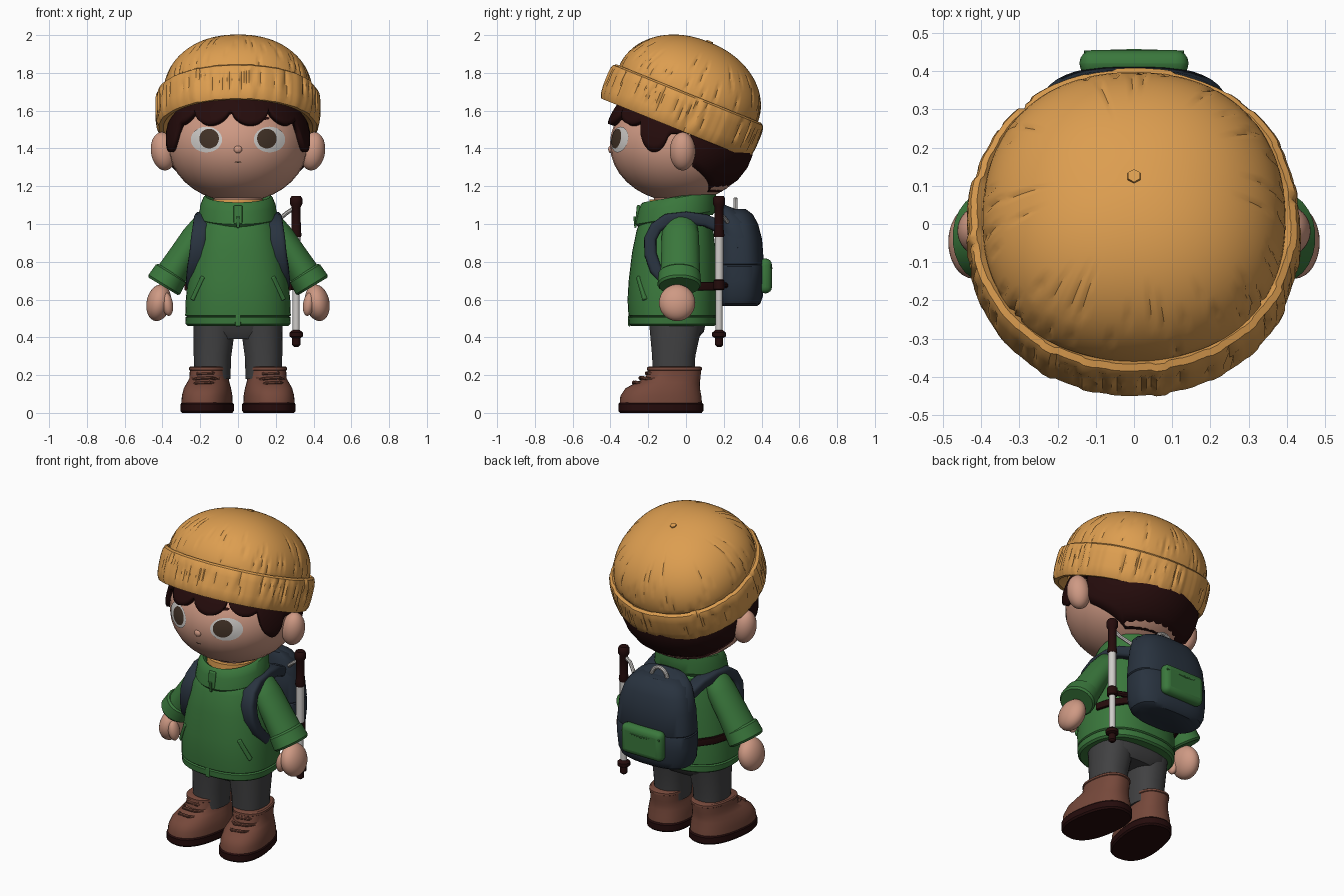
import bpy, bmesh, math, random
from mathutils import Vector

random.seed(4)
if "Cube" in bpy.data.objects:
    bpy.data.objects.remove(bpy.data.objects["Cube"])


def material(name, r, g, b):
    m = bpy.data.materials.new(name)
    m.use_nodes = True
    m.diffuse_color = (r, g, b, 1)
    m.node_tree.nodes["Principled BSDF"].inputs["Base Color"].default_value = (r, g, b, 1)
    return m


SKIN = material("skin", .62, .32, .23)
GOLD = material("golden knit", .72, .34, .08)
GREEN = material("jacket green", .042, .185, .045)
DARK = material("dark brown", .018, .0035, .0035)
BROWN = material("boot leather", .18, .065, .043)
GREY = material("trouser grey", .053, .053, .055)
NAVY = material("pack navy", .022, .033, .05)
LIGHT = material("light grey", .62, .6, .58)
IRIS = material("iris brown", .055, .032, .02)
parts = []


def finish(name, bm, mat):
    bmesh.ops.recalc_face_normals(bm, faces=bm.faces)
    mesh = bpy.data.meshes.new(name)
    bm.to_mesh(mesh)
    bm.free()
    mesh.materials.append(mat)
    ob = bpy.data.objects.new(name, mesh)
    bpy.context.collection.objects.link(ob)
    parts.append(ob)
    return ob


def skin(name, loops, mat, caps=(True, True)):
    """Join closed loops of points into one surface."""
    bm = bmesh.new()
    rows = [[bm.verts.new(p) for p in loop] for loop in loops]
    for a, b in zip(rows, rows[1:]):
        for i in range(len(a)):
            j = (i + 1) % len(a)
            bm.faces.new((a[i], a[j], b[j], b[i]))
    if caps[0]:
        bm.faces.new(rows[0][::-1])
    if caps[1]:
        bm.faces.new(rows[-1])
    return finish(name, bm, mat)


def sweep(name, path, mat, n=24, p=2, normal=None, side=(1, 0, 0)):
    """Rounded cross-sections (x, y, z, half width, half depth) along a path."""
    loops = []
    pts = [Vector(q[:3]) for q in path]
    for i, q in enumerate(path):
        t = Vector(normal) if normal else pts[min(i + 1, len(pts) - 1)] - pts[max(i - 1, 0)]
        t.normalize()
        u = Vector(side)
        u = (u - t * u.dot(t)).normalized()
        v = t.cross(u)
        loop = []
        for k in range(n):
            a = math.tau * (k + .5) / n
            c, s = math.cos(a), math.sin(a)
            loop.append(pts[i] + u * q[3] * math.copysign(abs(c) ** (2 / p), c)
                        + v * q[-1] * math.copysign(abs(s) ** (2 / p), s))
        loops.append(loop)
    return skin(name, loops, mat)


UP = (0, 0, 1)


def ball(name, loc, size, mat, tilt=0):
    bm = bmesh.new()
    bmesh.ops.create_uvsphere(bm, u_segments=32, v_segments=18, radius=1)
    bmesh.ops.scale(bm, vec=size, verts=bm.verts)
    ob = finish(name, bm, mat)
    ob.location, ob.rotation_euler = loc, (0, tilt, 0)
    return ob


def box(name, loc, size, mat, rot=(0, 0, 0), bevel=.006):
    bm = bmesh.new()
    bmesh.ops.create_cube(bm, size=1)
    bmesh.ops.scale(bm, vec=size, verts=bm.verts)
    ob = finish(name, bm, mat)
    ob.location, ob.rotation_euler = loc, rot
    mod = ob.modifiers.new("Bevel", "BEVEL")
    mod.width, mod.segments = bevel, 4
    return ob


# Head, neck and face
HC, HR = Vector((0, -.028, 1.42)), Vector((.37, .375, .305))
ball("head", HC, HR, SKIN)
sweep("neck", [(0, -.04, 1.02, .13), (0, -.04, 1.2, .13)], SKIN, normal=UP)
sweep("undershirt", [(0, -.05, 1.04, .15), (0, -.05, 1.13, .145)], GOLD, normal=UP)
ball("nose", (0, -.398, 1.395), (.022, .014, .02), SKIN)


def face_patch(name, x, z, rx, rz, lift, mat):
    loops = []
    for f in (1, .75, .5, .25, .05):
        loop = []
        for k in range(28):
            a = math.tau * k / 28
            px, pz = x + rx * f * math.cos(a), z + rz * f * math.sin(a)
            d = 1 - (px / HR.x) ** 2 - ((pz - HC.z) / HR.z) ** 2
            loop.append((px, HC.y - HR.y * math.sqrt(max(d, 0)) - lift, pz))
        loops.append(loop)
    return skin(name, loops, mat, (False, True))


face_patch("mouth", 0, 1.328, .018, .004, .004, IRIS)
face_patch("left_eyebrow", .135, 1.56, .032, .009, .005, DARK)
for s, tag in ((1, "left"), (-1, "right")):
    face_patch(tag + "_eye_white", s * .167, 1.447, .083, .068, .004, LIGHT)
    face_patch(tag + "_iris", s * .153, 1.452, .052, .052, .007, IRIS)
    ball(tag + "_ear", (s * .395, -.018, 1.385), (.066, .068, .102), SKIN, s * .14)


# Hair: a shell whose lower edge forms fringe, sideburns and nape
def hairline(a):
    b = abs(a)
    if b < .98:
        return 1.63 - .1 * math.sqrt(abs(math.sin(5.2 * a + .6)))
    if b < 1.42:
        return 1.53 - .15 * math.sqrt(math.sin((b - .98) / .44 * math.pi))
    if b < 1.72:
        return 1.48
    return 1.17 + .14 * max(0, (2.3 - b) / .58)


def hair_point(a, f):
    z = hairline(a) * (1 - f) + 1.74 * f
    d = (z - HC.z) / (.38 if z > HC.z else .30)
    r = (.387 + .02 * max(0, math.cos(a))) * math.sqrt(1 - d * d)
    return (r * math.sin(a), HC.y - r * math.cos(a), z)


angles = [math.tau * (k + .5) / 160 - math.pi for k in range(160)]
hair = skin("hair", [[hair_point(a, f / 9) for a in angles] for f in range(10)], DARK, (False, True))
mod = hair.modifiers.new("Thickness", "SOLIDIFY")
mod.thickness, mod.offset = .035, -1

# Knitted hat: tilted lathe with fine broken ribs on brim and crown
brim = [(.35, -.15), (.395, -.19), (.418, -.192), (.43, -.168), (.435, -.13), (.436, -.09),
        (.436, -.05), (.433, -.022), (.426, -.004), (.41, .006), (.396, -.01)]
crown = [(.396 * math.cos(t) ** .95, .30 * math.sin(t)) for t in [i * math.pi / 38 for i in range(19)]]
N = 210
wobble = [random.uniform(-.004, .004) for k in range(N // 3)]
loops = []
grooves = [(random.random() < .4, random.uniform(-.17, -.06), random.uniform(-.08, 0),
            random.random() < .32, random.uniform(-.02, .17), random.uniform(.03, .1)) for k in range(N)]
for i, (r, h) in enumerate(brim + crown):
    loop = []
    for k in range(N):
        a, cut, p = math.tau * k / N, 0, 2.12
        on_brim, low, high, on_crown, start, length = grooves[k]
        if i < len(brim):
            if 1 < i < len(brim) - 1:
                cut = wobble[k // 3] - (.009 if on_brim and low < h < high else 0)
        else:
            p = 2.25
            if on_crown and start < h < start + length:
                cut = -.007
        c, s = math.cos(a), math.sin(a)
        rr = (r + cut) * (abs(c) ** p + abs(s) ** p) ** (-1 / p)
        loop.append((rr * c, rr * s, h))
    loops.append(loop)
hat = skin("knit_hat", loops, GOLD, (False, True))
knob = sweep("hat_knob", [(0, 0, .28, .022), (0, 0, .306, .018)], GOLD, n=6, normal=UP)
for ob in (hat, knob):
    ob.location, ob.rotation_euler = (0, .012, 1.685), (-.384, 0, 0)

# Jacket body, collar and trim
body = [(.46, -.07, .265, .22), (.47, -.07, .277, .232), (.504, -.07, .28, .234),
        (.51, -.07, .272, .227), (.516, -.07, .28, .235), (.6, -.072, .277, .238), (.7, -.07, .267, .234),
        (.85, -.064, .242, .222), (.97, -.058, .215, .203), (1.03, -.048, .19, .185),
        (1.06, -.045, .15, .15)]
sweep("jacket", [(0, y, z, w, d) for z, y, w, d in body], GREEN, n=48, p=2.4, normal=UP)
sweep("collar", [(0, -.054, 1.015, .19, .2), (0, -.054, 1.035, .208, .216), (0, -.047, 1.1, .2, .21),
                 (0, -.04, 1.14, .183, .202), (0, -.04, 1.147, .17, .19), (0, -.04, 1.13, .155, .17),
                 (0, -.045, 1.07, .15, .16)], GREEN, n=40, normal=(0, -.17, .98))
box("zip_flap", (0, -.256, 1.05), (.045, .018, .1), GREEN, (-.1, 0, 0))
box("zip_pull", (0, -.27, 1.01), (.016, .012, .06), GREEN, (.1, 0, 0), .003)
box("hem_tab", (0, -.3, .488), (.03, .012, .06), GREEN)

# Trousers seat
sweep("trouser_seat", [(0, -.05, .39, .18, .11), (0, -.045, .43, .23, .14), (0, -.045, .52, .24, .16)],
      GREY, n=32, p=2.6, normal=UP)

for s, tag in ((1, "left"), (-1, "right")):
    # Arms
    sweep(tag + "_sleeve", [(s * x, -.03, z, w, d) for x, z, w, d in (
        (.14, 1.02, .05, .07), (.18, .99, .068, .09), (.225, .93, .075, .1),
        (.285, .84, .077, .102), (.36, .72, .086, .106))], GREEN)
    sweep(tag + "_cuff", [(s * x, -.035, z, w, w + .017) for x, z, w in (
        (.35, .745, .083), (.355, .737, .094), (.39, .68, .099), (.396, .67, .09))], GREEN)
    ball(tag + "_hand", (s * .42, -.047, .583), (.064, .096, .098), SKIN, -s * .2)
    ball(tag + "_thumb", (s * .374, -.1, .575), (.03, .038, .062), SKIN, s * .15)
    box(tag + "_pocket_welt", (s * .21, -.232, .66), (.024, .03, .14), GREEN, (0, -s * .5, s * .55))

    # Legs
    sweep(tag + "_trouser_leg", [(s * .135, -.065, .18, .095, .112), (s * .135, -.065, .3, .1, .115),
                                 (s * .125, -.055, .46, .112, .14)], GREY, p=2.3, normal=UP)

    # Boots, turned outwards
    sole = sweep(tag + "_sole", [(0, -.135, 0, .127, .217), (0, -.135, .01, .135, .226),
                                 (0, -.135, .046, .135, .226), (0, -.135, .056, .127, .217)],
                 DARK, n=36, p=2.4, normal=UP)
    boot = sweep(tag + "_boot", [(0, y, z, w, d) for z, y, w, d in (
        (.048, -.135, .13, .219), (.09, -.135, .128, .215), (.13, -.125, .12, .198),
        (.16, -.098, .108, .17), (.185, -.07, .1, .146), (.225, -.062, .1, .141), (.228, -.062, .104, .146),
        (.24, -.062, .103, .145), (.246, -.062, .096, .136))], BROWN, n=36, p=2.4, normal=UP)
    pieces = [sole, boot]
    for k in range(3):
        y, z = -.275 + .035 * k, .158 + .025 * k
        pieces.append(sweep(tag + "_lace", [(-.07, y + .05, z - .012, .009), (-.035, y, z, .009),
                                            (.035, y, z + .004, .009), (.07, y + .05, z - .008, .009)],
                            BROWN, n=8, side=UP))
    for ob in pieces:
        ob.location, ob.rotation_euler = (s * .142, 0, 0), (0, 0, s * .16)

    # Shoulder straps and waist belt ends
    sweep(tag + "_shoulder_strap", [(s * x, y, z, .042, .033) for x, y, z in (
        (.15, .19, .98), (.17, .1, 1.02), (.185, .0, 1.033), (.192, -.1, 1.022), (.198, -.16, .98),
        (.208, -.19, .92), (.216, -.188, .84), (.228, -.16, .76), (.235, -.1, .69),
        (.2, .0, .66))], NAVY, n=16, p=4)
    sweep(tag + "_waist_belt", [(s * x, y, .67, .022, .01) for x, y in (
        (.15, .21), (.2, .15), (.25, .08), (.275, 0))], DARK, n=12, p=5, side=UP)

# Backpack with flap, pocket and handle
sweep("backpack", [(0, y, z, .246 * f, .13 * f) for z, y, f in (
    (.565, .275, .78), (.58, .278, .9), (.62, .28, .98), (.7, .282, 1.01), (.776, .282, 1.01),
    (.782, .282, .99), (.788, .282, 1.01), (.92, .278, .96), (1.0, .27, .86), (1.05, .26, .73),
    (1.08, .25, .5))], NAVY, n=40, p=2.7, normal=UP)
sweep("backpack_flap", [(0, y, z, .236 * f, .132 * f) for z, y, f in (
    (.865, .284, .98), (.87, .285, 1.02), (.94, .28, .99), (1.02, .266, .88), (1.065, .25, .7),
    (1.088, .24, .42))], NAVY, n=40, p=2.5, normal=(0, .36, .93))
box("back_pocket", (0, .42, .725), (.285, .07, .185), GREEN, bevel=.034)
sweep("pocket_flap", [(-.13, .447, .775, .007), (0, .451, .765, .007), (.13, .447, .775, .007)],
      GREEN, n=8, side=UP)
sweep("carry_handle", [(.055 * math.cos(t), .262, 1.065 + .065 * math.sin(t), .012)
                       for t in [i * math.pi / 10 for i in range(11)]], LIGHT, n=10, side=(0, 1, 0))


# Trekking pole hung beside the pack
def pole_part(name, rings, mat):
    sweep(name, [(.308, .175, z, r) for z, r in rings], mat, n=16, normal=UP)


pole_part("pole_shaft", [(.4, .019), (.67, .019), (.671, .023), (.95, .023)], LIGHT)
pole_part("pole_grip", [(.93, .025), (.94, .029), (.97, .025), (1.09, .024), (1.105, .033),
                        (1.135, .033), (1.148, .025)], DARK)
pole_part("pole_clamp", [(.65, .025), (.655, .03), (.7, .03), (.705, .025)], DARK)
pole_part("pole_basket", [(.395, .02), (.405, .037), (.425, .037), (.44, .018)], DARK)
pole_part("pole_tip", [(.35, .012), (.36, .022), (.4, .022)], DARK)
sweep("pole_wrist_strap", [(.305, .175, 1.09, .011), (.26, .18, 1.06, .011), (.2, .22, 1.01, .011)],
      LIGHT, n=8, side=UP)
sweep("pole_holder", [(.31, .175, .675, .016), (.24, .2, .675, .016), (.19, .24, .675, .016)],
      DARK, n=8, side=UP)

# Smooth shading with crisp edges
bpy.ops.object.select_all(action="DESELECT")
for ob in parts:
    ob.select_set(True)
bpy.context.view_layer.objects.active = parts[0]
bpy.ops.object.shade_smooth_by_angle(angle=math.radians(35))
